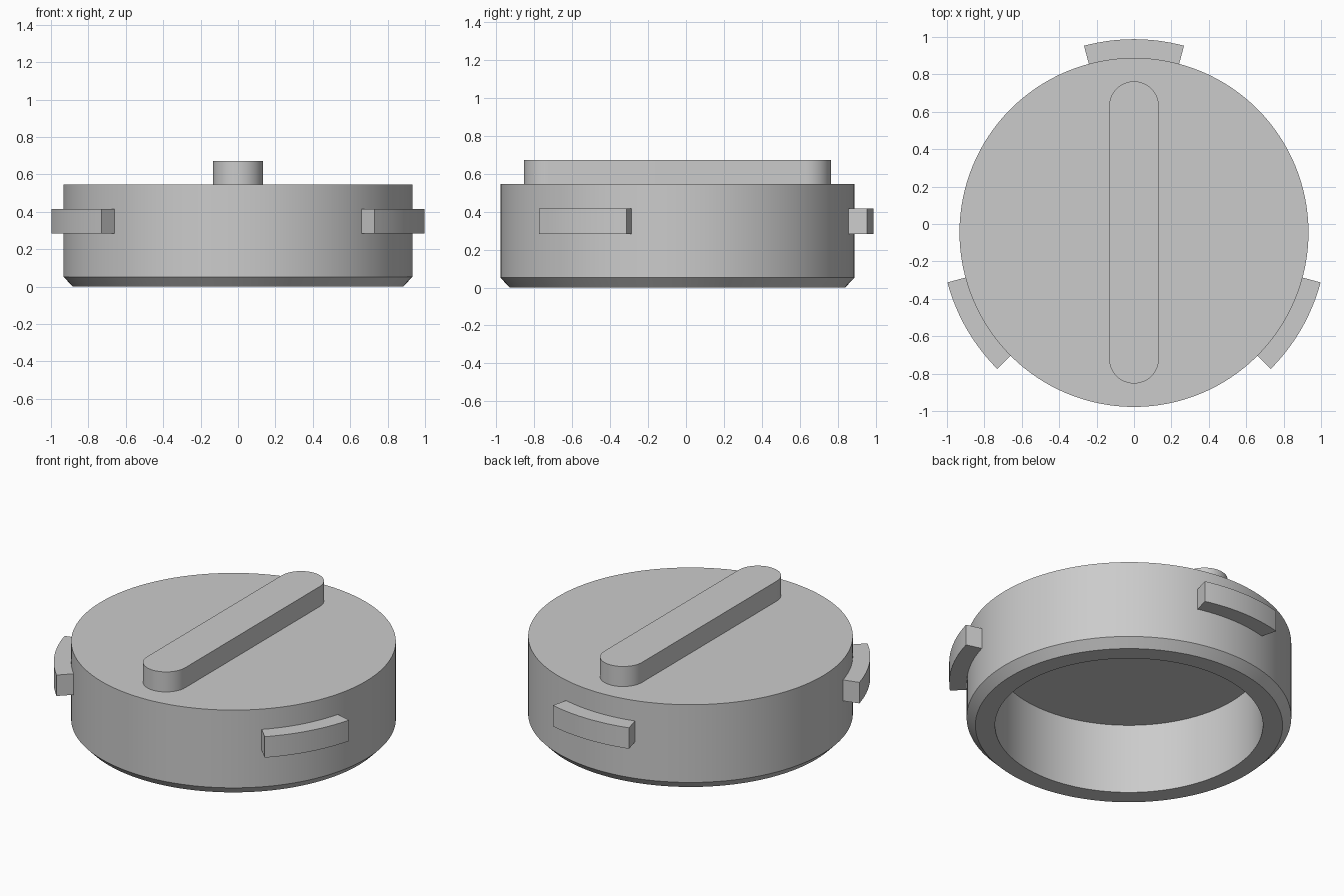
import bpy
from math import sin, cos, pi, radians

cube = bpy.data.objects.get("Cube")
if cube:
    bpy.data.objects.remove(cube, do_unlink=True)

CY = -0.045          # cap axis, offset in y by the single rear tab
SEG = 128

grey = bpy.data.materials.new("light grey")
grey.use_nodes = True
color = (0.6, 0.6, 0.6, 1)
grey.diffuse_color = color
grey.node_tree.nodes["Principled BSDF"].inputs["Base Color"].default_value = color


def add_mesh(name, verts, faces):
    mesh = bpy.data.meshes.new(name)
    mesh.from_pydata(verts, [], faces)
    mesh.materials.append(grey)
    obj = bpy.data.objects.new(name, mesh)
    obj.location.y = CY
    bpy.context.collection.objects.link(obj)
    bpy.ops.object.select_all(action='DESELECT')
    obj.select_set(True)
    bpy.context.view_layer.objects.active = obj
    bpy.ops.object.shade_smooth_by_angle(angle=radians(30))
    return obj


def lathe(name, profile):
    """Revolve a profile around z and close both ends with a disc."""
    verts = [(r * cos(2 * pi * i / SEG), r * sin(2 * pi * i / SEG), z)
             for r, z in profile for i in range(SEG)]
    faces = [(k * SEG + i, k * SEG + (i + 1) % SEG,
              (k + 1) * SEG + (i + 1) % SEG, (k + 1) * SEG + i)
             for k in range(len(profile) - 1) for i in range(SEG)]
    last = (len(profile) - 1) * SEG
    faces += [tuple(reversed(range(SEG))), tuple(range(last, last + SEG))]
    return add_mesh(name, verts, faces)


def prism(name, outline, z0, z1):
    """Extrude a counter-clockwise outline from z0 to z1."""
    n = len(outline)
    verts = [(x, y, z) for z in (z0, z1) for x, y in outline]
    faces = [(i, (i + 1) % n, n + (i + 1) % n, n + i) for i in range(n)]
    faces += [tuple(reversed(range(n))), tuple(range(n, 2 * n))]
    return add_mesh(name, verts, faces)


def arc(radius, start, end, steps, cy=0):
    angles = [radians(start + (end - start) * i / steps) for i in range(steps + 1)]
    return [(radius * cos(a), cy + radius * sin(a)) for a in angles]


# Hollow cap: bore ceiling, bore wall, rim, chamfer, outer wall, top
lathe("cap_body", [(0.77, 0.445), (0.77, 0), (0.883, 0),
                   (0.933, 0.052), (0.933, 0.545)])

# Raised grip bar with rounded ends
grip_r, grip_half = 0.133, 0.808
end = grip_half - grip_r
prism("grip_bar", arc(grip_r, 0, 180, 24, end) + arc(grip_r, 180, 360, 24, -end),
      0.54, 0.672)

# Three locking tabs spaced around the side
for name, mid in (("rear_tab", 90), ("right_tab", 210), ("left_tab", 330)):
    prism(name, arc(1.033, mid - 15, mid + 15, 16) + arc(0.9, mid + 15, mid - 15, 16),
          0.283, 0.416)
